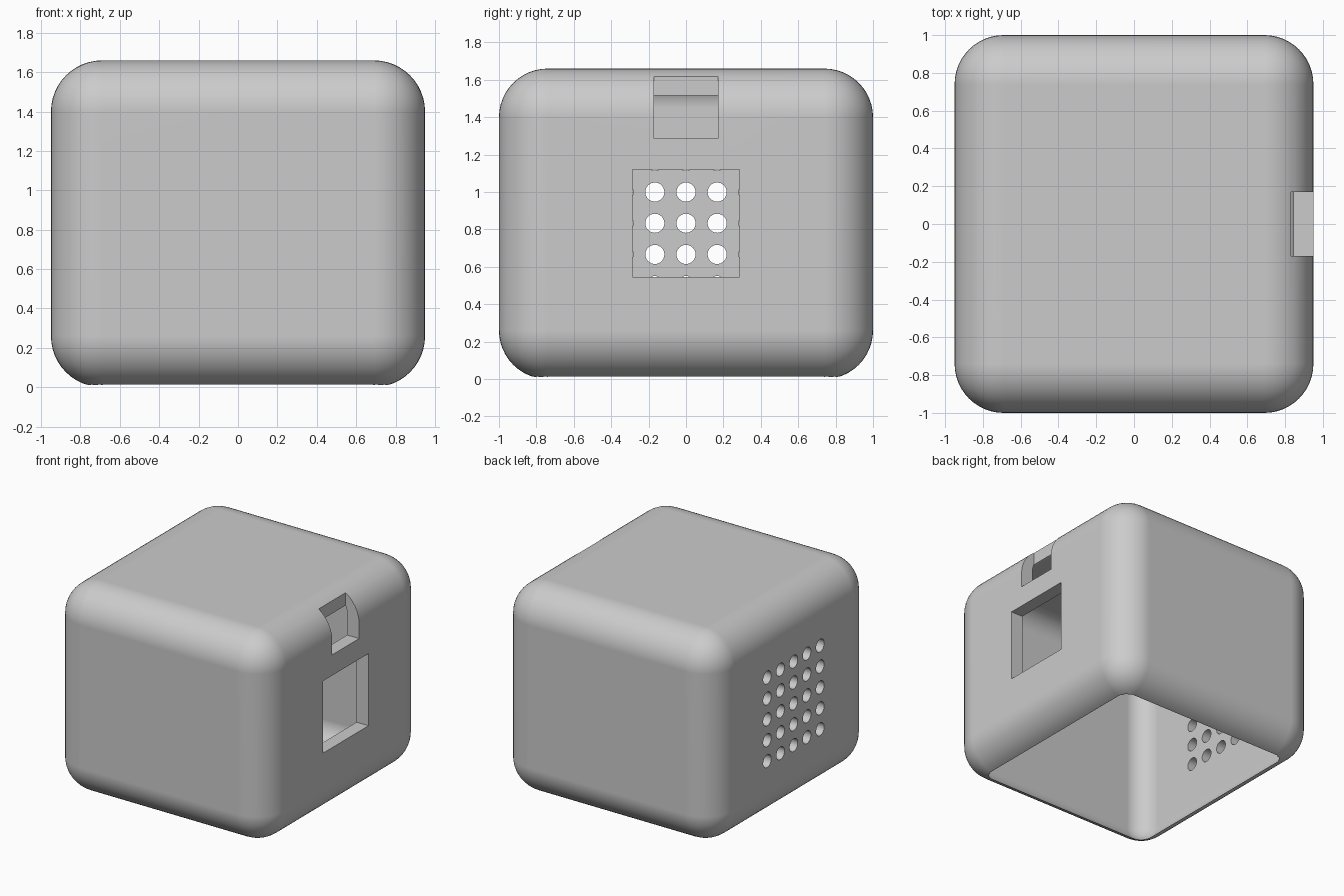
import bpy
import bmesh
import math
from mathutils import Matrix, Vector

default = bpy.data.objects.get("Cube")
if default:
    bpy.data.objects.remove(default, do_unlink=True)

grey = bpy.data.materials.new("plain_grey")
grey.use_nodes = True
colour = (0.6, 0.6, 0.6, 1)
grey.diffuse_color = colour
grey.node_tree.nodes["Principled BSDF"].inputs["Base Color"].default_value = colour


def make_object(name, bm):
    mesh = bpy.data.meshes.new(name)
    bm.to_mesh(mesh)
    bm.free()
    mesh.materials.append(grey)
    obj = bpy.data.objects.new(name, mesh)
    bpy.context.collection.objects.link(obj)
    return obj


def add_box(bm, low, high):
    low, high = Vector(low), Vector(high)
    size = Matrix.Diagonal((*(high - low), 1))
    bmesh.ops.create_cube(bm, size=1, matrix=Matrix.Translation((low + high) / 2) @ size)


def box(name, low, high, radius=0):
    bm = bmesh.new()
    add_box(bm, low, high)
    if radius:
        bmesh.ops.bevel(bm, geom=bm.edges[:], offset=radius, segments=12,
                        profile=0.5, affect='EDGES')
    return make_object(name, bm)


def cut(target, cutter):
    cutter.hide_render = True
    mod = target.modifiers.new("cut", 'BOOLEAN')
    mod.operation = 'DIFFERENCE'
    mod.solver = 'EXACT'
    mod.object = cutter
    graph = bpy.context.evaluated_depsgraph_get()
    graph.update()
    result = bpy.data.meshes.new_from_object(target.evaluated_get(graph))
    target.modifiers.clear()
    target.data = result
    bpy.data.objects.remove(cutter, do_unlink=True)


# Rounded outer housing
housing = box("housing", (-0.95, -1, 0), (0.95, 1, 1.66), 0.26)

# Hollow interior, breaking through the underside
cut(housing, box("cavity", (-0.845, -0.895, -0.011), (0.845, 0.895, 1.61), 0.16))

# Square window and upper notch on the left side
cut(housing, box("window", (0.7, -0.287, 0.545), (1.1, 0.287, 1.12)))
cut(housing, box("notch", (0.83, -0.17, 1.285), (1.1, 0.17, 1.8)))

# Grid of round vents on the opposite side
bm = bmesh.new()
pitch = 1 / 6
turn = Matrix.Rotation(math.pi / 2, 4, 'Y')
for row in range(-2, 3):
    for col in range(-2, 3):
        place = Matrix.Translation((-0.9, col * pitch, 0.833 + row * pitch))
        bmesh.ops.create_cone(bm, cap_ends=True, segments=32, radius1=0.051,
                              radius2=0.051, depth=0.3, matrix=place @ turn)
cut(housing, make_object("vents", bm))

# Smooth rounded edges, keep the cuts crisp
bpy.ops.object.select_all(action='DESELECT')
housing.select_set(True)
bpy.context.view_layer.objects.active = housing
bpy.ops.object.shade_smooth_by_angle(angle=math.radians(30))
weighted = housing.modifiers.new("even_shading", 'WEIGHTED_NORMAL')
weighted.keep_sharp = True
